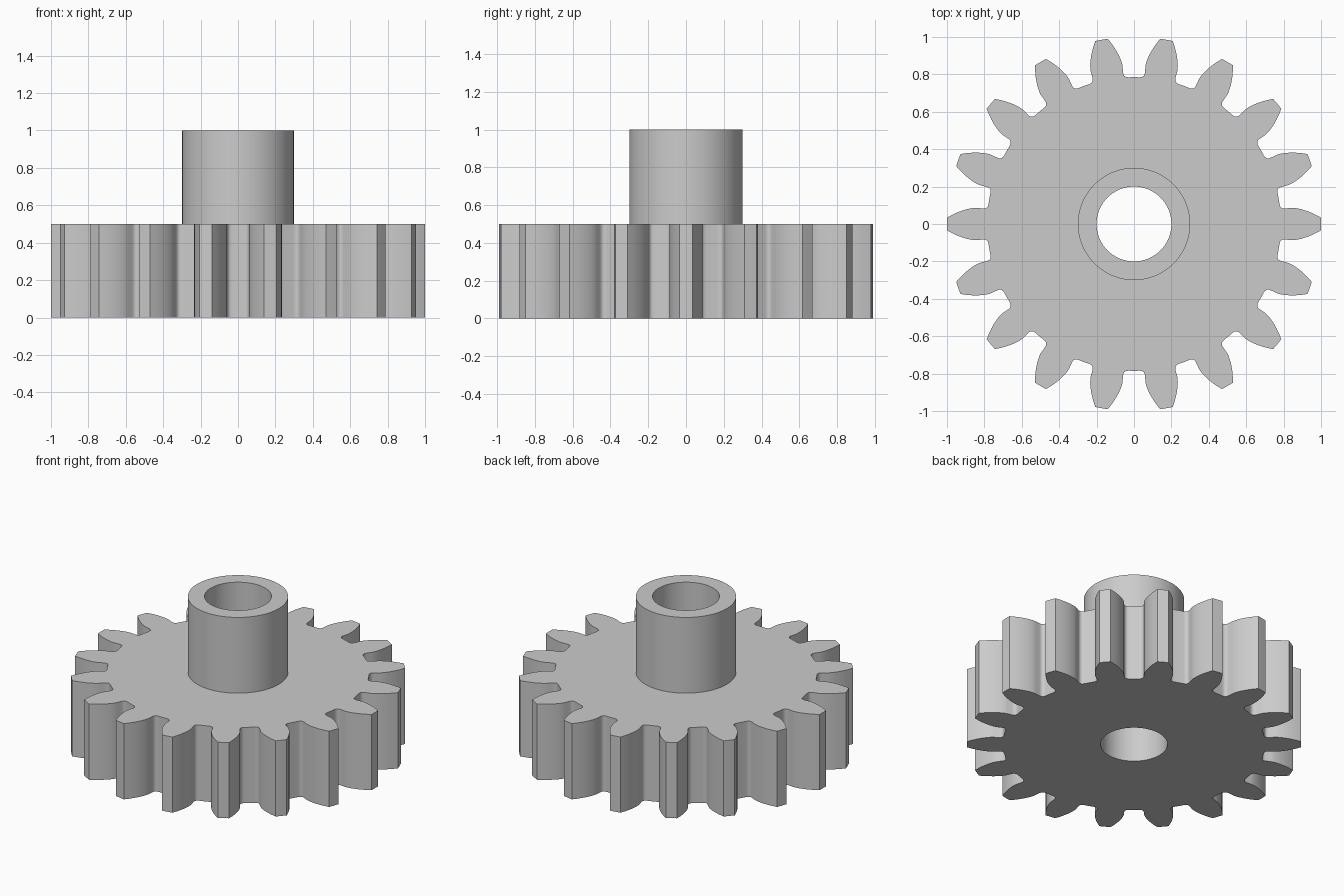
import bpy
import bmesh
from math import sqrt, acos, tan, cos, sin, pi, radians

if "Cube" in bpy.data.objects:
    bpy.data.objects.remove(bpy.data.objects["Cube"])

TEETH = 18
TIP_R, PITCH_R, ROOT_R = 1.0, 0.9, 0.785
BASE_R = PITCH_R * cos(radians(20))
HUB_R, BORE_R = 0.3, 0.2
GEAR_H, TOTAL_H = 0.5, 1.0


def involute(r):
    """Polar angle swept by the involute curve at radius r."""
    a = acos(min(1.0, BASE_R / r))
    return tan(a) - a


def half_tooth():
    """(radius, angle from the tooth centre), running from root to tip."""
    base_angle = pi / (2 * TEETH) + involute(PITCH_R)
    fillet = 0.028
    points = [(ROOT_R, pi / TEETH)]
    # rounded root corner
    steps = 5
    for i in range(steps + 1):
        t = i / steps
        points.append((ROOT_R + fillet * t * t,
                       base_angle + fillet / ROOT_R * (1 - t) ** 2))
    # involute flank
    steps = 8
    for i in range(steps + 1):
        r = BASE_R + (TIP_R - BASE_R) * (i / steps) ** 1.5
        points.append((r, base_angle - involute(r)))
    return points


def gear_outline():
    half = half_tooth()
    tooth = [(r, -a) for r, a in half] + [(TIP_R, 0)]
    tooth += [(r, a) for r, a in reversed(half[1:])]
    return [(r * cos(a + k * 2 * pi / TEETH), r * sin(a + k * 2 * pi / TEETH))
            for k in range(TEETH) for r, a in tooth]


def circle(radius, sides=72):
    return [(radius * cos(2 * pi * i / sides), radius * sin(2 * pi * i / sides))
            for i in range(sides)]


bm = bmesh.new()


def ring(outline, z):
    """Closed loop of edges at height z."""
    verts = [bm.verts.new((x, y, z)) for x, y in outline]
    for a, b in zip(verts, verts[1:] + verts[:1]):
        bm.edges.new((a, b))
    return verts


def wall(low, high):
    n = len(low)
    for i in range(n):
        j = (i + 1) % n
        bm.faces.new((low[i], low[j], high[j], high[i]))


def cap(outer, inner):
    """Flat face between two loops at the same height."""
    edges = [bm.edges.get((a, b)) for loop in (outer, inner)
             for a, b in zip(loop, loop[1:] + loop[:1])]
    bmesh.ops.triangle_fill(bm, use_beauty=True, use_dissolve=False,
                            edges=edges, normal=(0, 0, 1))


# Toothed wheel, hub and through bore as one closed body
teeth_low, teeth_high = ring(gear_outline(), 0), ring(gear_outline(), GEAR_H)
hub_low, hub_high = ring(circle(HUB_R), GEAR_H), ring(circle(HUB_R), TOTAL_H)
bore_low, bore_high = ring(circle(BORE_R), 0), ring(circle(BORE_R), TOTAL_H)

cap(teeth_low, bore_low)
cap(teeth_high, hub_low)
wall(teeth_low, teeth_high)
wall(hub_low, hub_high)
wall(bore_low, bore_high)
n = len(hub_high)
for i in range(n):
    j = (i + 1) % n
    bm.faces.new((hub_high[i], hub_high[j], bore_high[j], bore_high[i]))
bmesh.ops.recalc_face_normals(bm, faces=bm.faces)

mesh = bpy.data.meshes.new("spur_gear_with_hub")
bm.to_mesh(mesh)
bm.free()
gear = bpy.data.objects.new("spur_gear_with_hub", mesh)
bpy.context.collection.objects.link(gear)

# Plain grey metal
grey = bpy.data.materials.new("light_grey")
grey.use_nodes = True
colour = (0.6, 0.6, 0.6, 1)
grey.diffuse_color = colour
grey.node_tree.nodes["Principled BSDF"].inputs["Base Color"].default_value = colour
mesh.materials.append(grey)

# Smooth flanks and cylinders, crisp rims
bpy.ops.object.select_all(action='DESELECT')
gear.select_set(True)
bpy.context.view_layer.objects.active = gear
bpy.ops.object.shade_smooth_by_angle(angle=radians(25))
